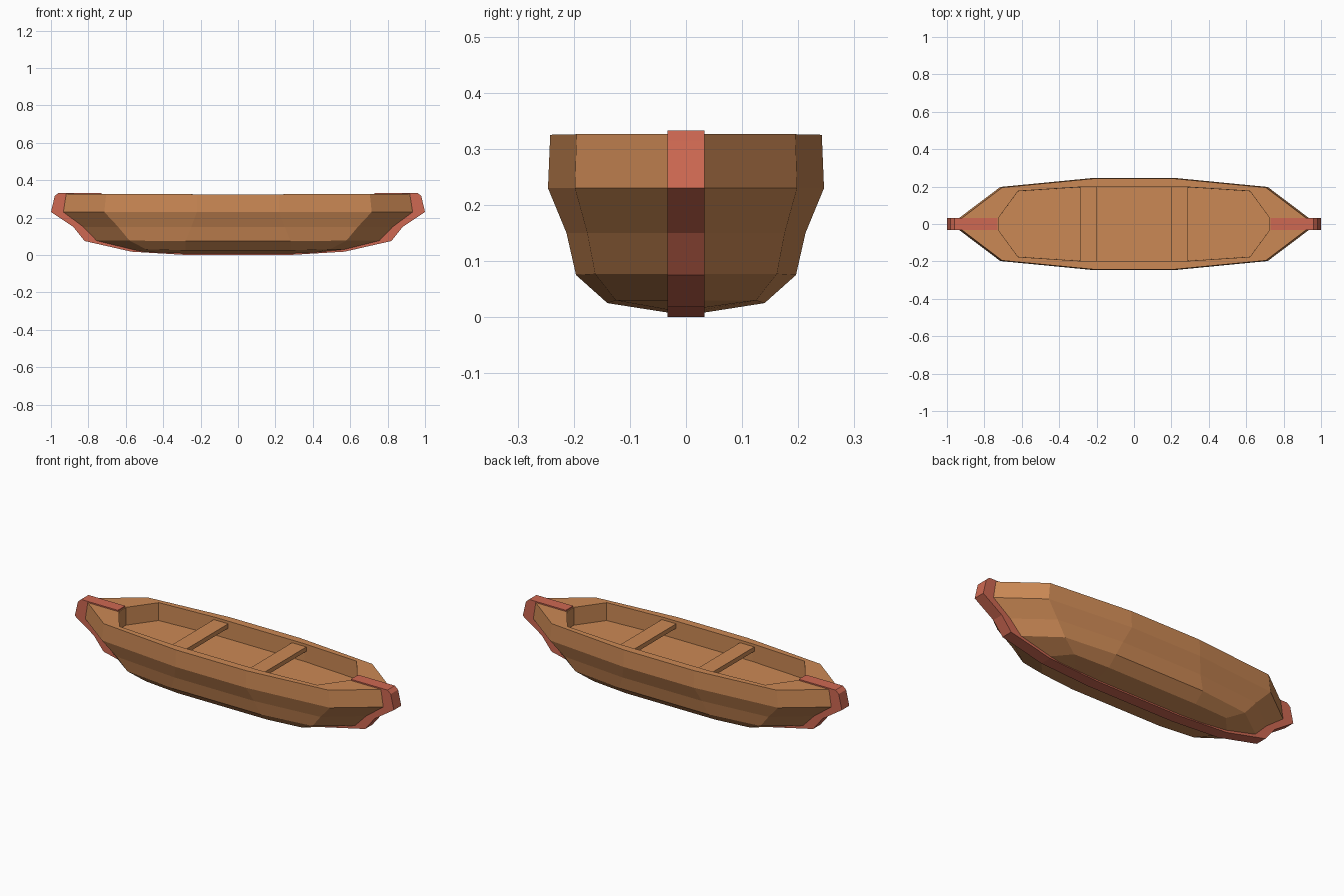
import bpy, bmesh

if "Cube" in bpy.data.objects:
    bpy.data.objects.remove(bpy.data.objects["Cube"])


def material(name, rgb):
    m = bpy.data.materials.new(name)
    m.diffuse_color = (*rgb, 1)
    m.use_nodes = True
    m.node_tree.nodes["Principled BSDF"].inputs["Base Color"].default_value = m.diffuse_color
    return m


wood = material("wood", (0.60, 0.25, 0.09))
trim = material("red_trim", (0.62, 0.14, 0.085))


def finish(bm, name, mat):
    bmesh.ops.recalc_face_normals(bm, faces=bm.faces)
    me = bpy.data.meshes.new(name)
    bm.to_mesh(me)
    bm.free()
    me.materials.append(mat)
    ob = bpy.data.objects.new(name, me)
    bpy.context.collection.objects.link(ob)
    return ob


def ring(bm, quarter):
    """Mirror a quarter outline (tip, shoulder, middle) into a 12-point ring."""
    back = quarter[::-1]
    pts = list(quarter) + [(-x, y, z) for x, y, z in back]
    pts += [(-x, -y, z) for x, y, z in quarter] + [(x, -y, z) for x, y, z in back]
    return [bm.verts.new(p) for p in pts]


# Hull: outer rings from keel to gunwale, then the inner well and floor
levels = [
    [(0.50, 0.025, 0.016), (0.40, 0.025, 0.012), (0.27, 0.025, 0.007)],
    [(0.57, 0.030, 0.030), (0.49, 0.125, 0.030), (0.28, 0.140, 0.025)],
    [(0.76, 0.030, 0.077), (0.58, 0.162, 0.077), (0.28, 0.196, 0.075)],
    [(0.83, 0.030, 0.150), (0.64, 0.176, 0.150), (0.25, 0.213, 0.150)],
    [(0.935, 0.032, 0.230), (0.715, 0.198, 0.230), (0.22, 0.246, 0.230)],
    [(0.92, 0.032, 0.326), (0.705, 0.195, 0.326), (0.22, 0.242, 0.325)],
    [(0.725, 0.032, 0.326), (0.62, 0.176, 0.326), (0.28, 0.198, 0.325)],
    [(0.725, 0.032, 0.225), (0.62, 0.175, 0.225), (0.28, 0.197, 0.225)],
]
bm = bmesh.new()
rings = [ring(bm, q) for q in levels]
for a, b in zip(rings, rings[1:]):
    for i in range(12):
        j = (i + 1) % 12
        bm.faces.new((a[i], a[j], b[j], b[i]))
bm.faces.new(rings[0])
bm.faces.new(rings[-1])
finish(bm, "hull", wood)

# Keel with stem and stern posts: one side profile, mirrored and given width
outer = [(0.73, 0.333), (0.96, 0.333), (0.98, 0.315), (1.0, 0.23), (0.88, 0.15),
         (0.82, 0.075), (0.57, 0.018), (0.27, 0.0)]
inner = [(0.73, 0.315), (0.86, 0.31), (0.87, 0.30), (0.87, 0.24), (0.75, 0.15),
         (0.69, 0.09), (0.54, 0.05), (0.27, 0.03)]
outer += [(-x, z) for x, z in outer[::-1]]
inner += [(-x, z) for x, z in inner[::-1]]
W = 0.033
bm = bmesh.new()
sections = []
for (ox, oz), (ix, iz) in zip(outer, inner):
    sections.append([bm.verts.new(p) for p in
                     ((ox, -W, oz), (ox, W, oz), (ix, W, iz), (ix, -W, iz))])
for a, b in zip(sections, sections[1:]):
    for i in range(4):
        j = (i + 1) % 4
        bm.faces.new((a[i], a[j], b[j], b[i]))
bm.faces.new(sections[0])
bm.faces.new(sections[-1])
finish(bm, "keel", trim)

# Two bench seats spanning the well
for side, label in ((-1, "left"), (1, "right")):
    bm = bmesh.new()
    bmesh.ops.create_cube(bm, size=1)
    bmesh.ops.scale(bm, vec=(0.09, 0.398, 0.025), verts=bm.verts)
    bmesh.ops.translate(bm, vec=(side * 0.245, 0, 0.2975), verts=bm.verts)
    finish(bm, "seat_" + label, wood)
